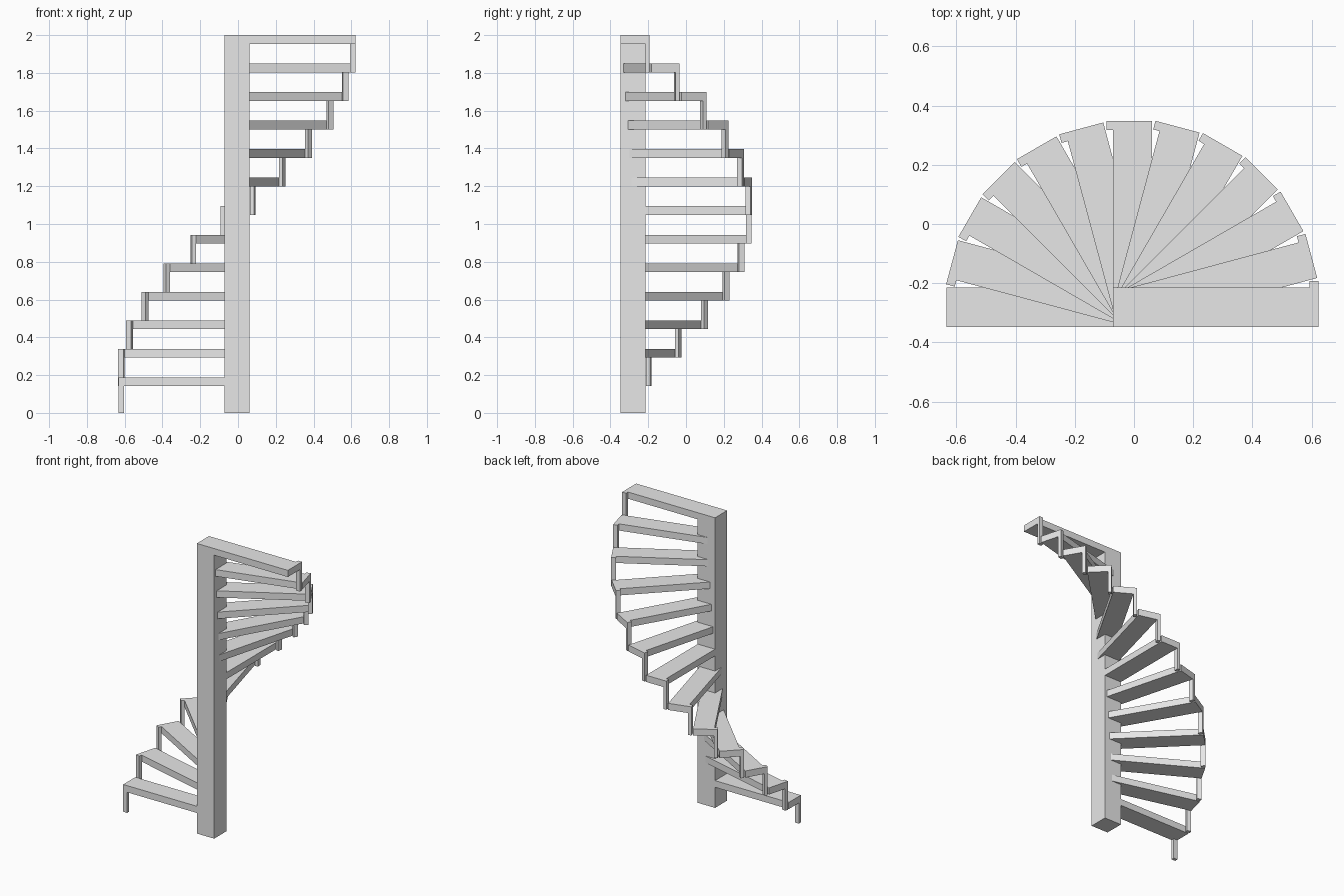
import bpy
import bmesh
from math import radians
from mathutils import Matrix, Vector

cube = bpy.data.objects.get("Cube")
if cube:
    bpy.data.objects.remove(cube, do_unlink=True)

# Single flat colour
grey = bpy.data.materials.new("light_grey")
grey.use_nodes = True
grey.diffuse_color = (0.8, 0.8, 0.8, 1)
grey.node_tree.nodes["Principled BSDF"].inputs["Base Color"].default_value = (0.8, 0.8, 0.8, 1)

# Main dimensions
AXIS = Vector((-0.005, -0.281, 0))
HALF = 0.066            # half width of column and treads
RADIUS = 0.628          # outer end of the treads
STEPS = 13
RISE = 0.151
FIRST_TOP = 0.188
THICK = 0.046
POST_W, POST_D = 0.022, 0.03


def box(name, low, high, angle=0):
    """Box between two corners, turned about the stair axis (y is outward)."""
    low, high = Vector(low), Vector(high)
    bm = bmesh.new()
    bmesh.ops.create_cube(bm, size=1)
    turn = Matrix.Translation(AXIS) @ Matrix.Rotation(angle, 4, 'Z')
    bm.transform(turn @ Matrix.Translation((low + high) / 2)
                 @ Matrix.Diagonal((*(high - low), 1)))
    mesh = bpy.data.meshes.new(name)
    bm.to_mesh(mesh)
    bm.free()
    mesh.materials.append(grey)
    obj = bpy.data.objects.new(name, mesh)
    bpy.context.collection.objects.link(obj)
    return obj


# Square central column
box("column", (-HALF, -HALF, 0), (HALF, HALF, 2))

# Treads fan through a half turn, each carried by a post on its leading edge
for i in range(STEPS):
    angle = radians(90 - 15 * i)
    top = FIRST_TOP + RISE * i
    box(f"tread_{i + 1}", (-HALF, 0, top - THICK), (HALF, RADIUS, top), angle)

    # The first post stands on the floor under the tread, the rest beside it
    edge = -HALF if i else -HALF + POST_W
    foot = top - RISE - THICK if i else 0
    head = top if i else top - THICK
    box(f"post_{i + 1}", (edge - POST_W, RADIUS - POST_D, foot),
        (edge, RADIUS, head), angle)
